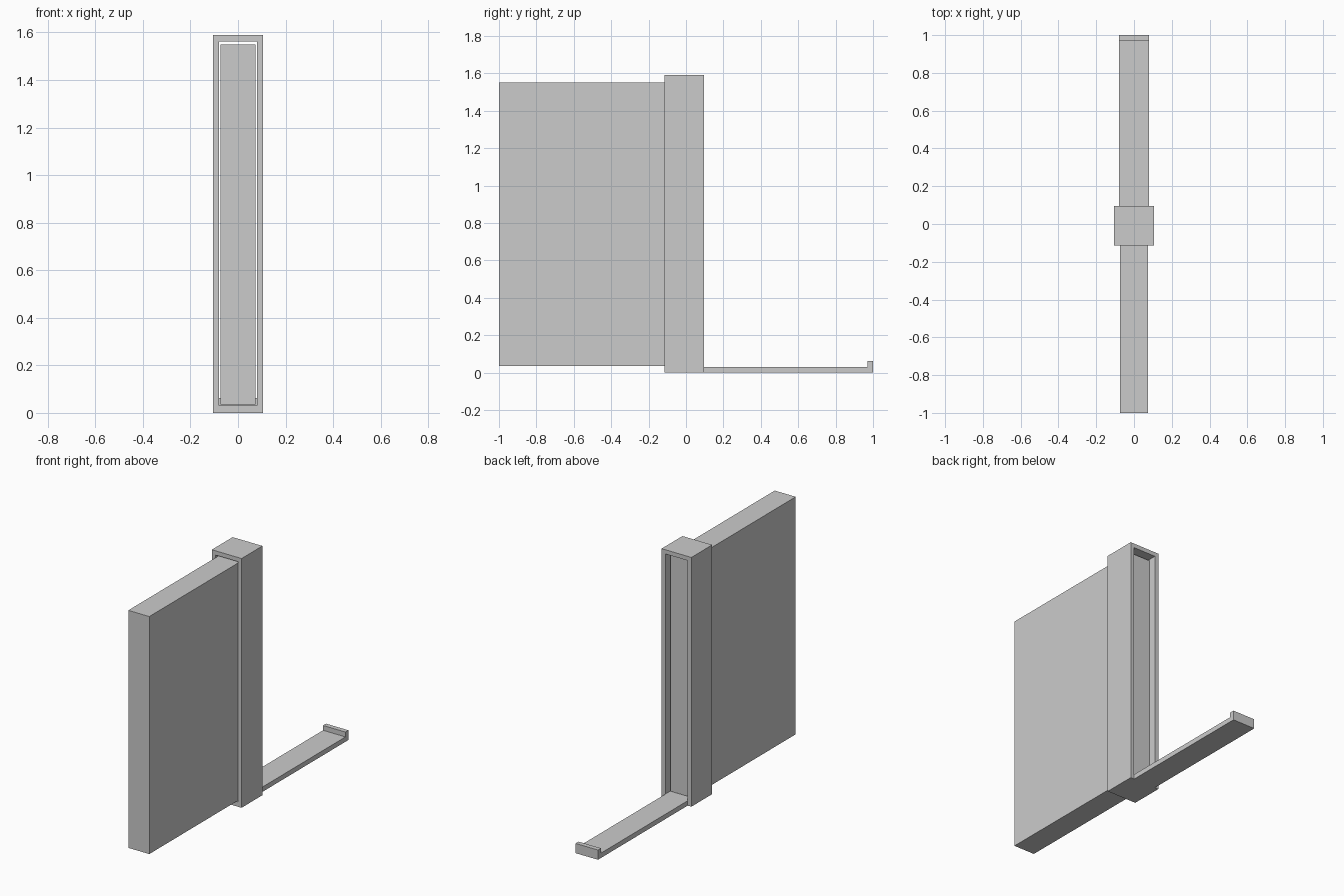
import bpy
import bmesh

if "Cube" in bpy.data.objects:
    bpy.data.objects.remove(bpy.data.objects["Cube"])


def finish(name, bm):
    bmesh.ops.recalc_face_normals(bm, faces=bm.faces[:])
    mesh = bpy.data.meshes.new(name)
    bm.to_mesh(mesh)
    bm.free()
    obj = bpy.data.objects.new(name, mesh)
    bpy.context.collection.objects.link(obj)
    return obj


def extrude(bm, faces, vec):
    geom = bmesh.ops.extrude_face_region(bm, geom=faces)["geom"]
    verts = [g for g in geom if isinstance(g, bmesh.types.BMVert)]
    bmesh.ops.translate(bm, verts=verts, vec=vec)


def prism(name, profile, half_width):
    """Extrude a (y, z) side profile symmetrically along x."""
    bm = bmesh.new()
    face = bm.faces.new([bm.verts.new((-half_width, y, z)) for y, z in profile])
    extrude(bm, [face], (2 * half_width, 0, 0))
    return finish(name, bm)


def rect(bm, half, y, z0, z1):
    return [bm.verts.new((x, y, z)) for x, z in
            ((-half, z0), (half, z0), (half, z1), (-half, z1))]


FRONT, BACK = -0.114, 0.096

# Upright frame with a rectangular through-opening
bm = bmesh.new()
outer = rect(bm, 0.105, FRONT, 0, 1.59)
inner = rect(bm, 0.079, FRONT, 0.031, 1.563)
ring = [bm.faces.new((outer[i], outer[(i + 1) % 4], inner[(i + 1) % 4], inner[i]))
        for i in range(4)]
extrude(bm, ring, (0, BACK - FRONT, 0))
finish("door_frame", bm)

# Sliding panel passing into the frame, stopping short of its back
prism("sliding_panel", [(-1, 0.035), (0.053, 0.035), (0.053, 1.55), (-1, 1.55)], 0.074)

# Floor rail with an upturned end stop
prism("floor_rail", [(BACK, 0), (1, 0), (1, 0.062), (0.97, 0.062),
                     (0.97, 0.031), (BACK, 0.031)], 0.079)
